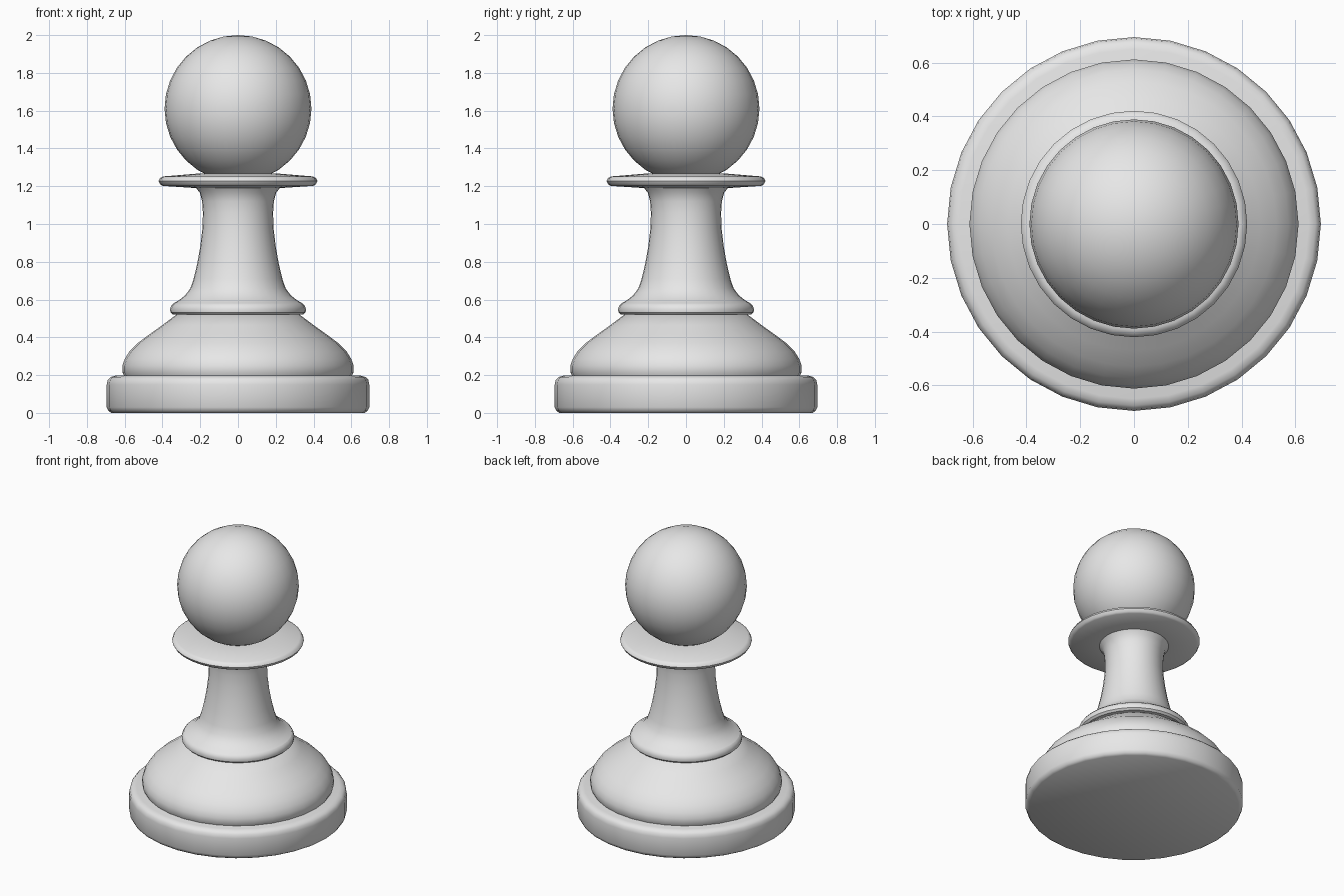
import bpy
import bmesh
import math
from mathutils import Vector

SEGMENTS = 32

cube = bpy.data.objects.get("Cube")
if cube:
    bpy.data.objects.remove(cube, do_unlink=True)

grey = bpy.data.materials.new("light_grey")
grey.use_nodes = True
grey.diffuse_color = (0.8, 0.8, 0.8, 1)
grey.node_tree.nodes["Principled BSDF"].inputs["Base Color"].default_value = (0.8, 0.8, 0.8, 1)


def lathe(name, profile):
    """Turn a (radius, height) profile around the z axis."""
    bm = bmesh.new()
    verts = [bm.verts.new(Vector((r, 0, z))) for r, z in profile]
    edges = [bm.edges.new(pair) for pair in zip(verts, verts[1:])]
    bmesh.ops.spin(bm, geom=verts + edges, axis=(0, 0, 1), cent=(0, 0, 0),
                   angle=math.tau, steps=SEGMENTS)
    bmesh.ops.remove_doubles(bm, verts=bm.verts, dist=0.0005)
    bmesh.ops.recalc_face_normals(bm, faces=bm.faces)
    mesh = bpy.data.meshes.new(name)
    bm.to_mesh(mesh)
    bm.free()
    obj = bpy.data.objects.new(name, mesh)
    bpy.context.collection.objects.link(obj)
    finish(obj)


def finish(obj):
    obj.data.materials.append(grey)
    bpy.ops.object.select_all(action='DESELECT')
    obj.select_set(True)
    bpy.context.view_layer.objects.active = obj
    bpy.ops.object.shade_smooth_by_angle(angle=math.radians(40))


# Plinth with rounded rims
lathe("base", [(0, 0), (0.67, 0), (0.685, 0.01), (0.695, 0.03), (0.695, 0.15),
               (0.69, 0.175), (0.675, 0.19), (0.65, 0.197), (0, 0.197)])

# Domed foot above the plinth
lathe("foot", [(0, 0.19), (0.6, 0.19), (0.612, 0.215), (0.612, 0.25), (0.6, 0.285),
               (0.575, 0.325), (0.53, 0.37), (0.47, 0.415), (0.4, 0.465),
               (0.32, 0.525), (0, 0.525)])

# Ring at the foot of the stem
lathe("lower_ring", [(0, 0.52), (0.345, 0.52), (0.358, 0.532), (0.36, 0.55),
                     (0.353, 0.568), (0.34, 0.58), (0.3, 0.6), (0, 0.6)])

# Slender stem flaring at both ends
lathe("stem", [(0.345, 0.578), (0.315, 0.595), (0.28, 0.622), (0.252, 0.66),
               (0.235, 0.71), (0.216, 0.79), (0.2, 0.88), (0.188, 0.98),
               (0.186, 1.06), (0.19, 1.12), (0.202, 1.165), (0.225, 1.195)])

# Thin collar below the head
lathe("collar", [(0, 1.19), (0.22, 1.19), (0.4, 1.202), (0.412, 1.21), (0.421, 1.227),
                 (0.412, 1.244), (0.395, 1.252), (0.2, 1.268), (0, 1.268)])

# Ball head
bpy.ops.mesh.primitive_uv_sphere_add(segments=SEGMENTS, ring_count=16,
                                     radius=0.389, location=(0, 0, 1.611))
head = bpy.context.object
head.name = "head"
finish(head)
